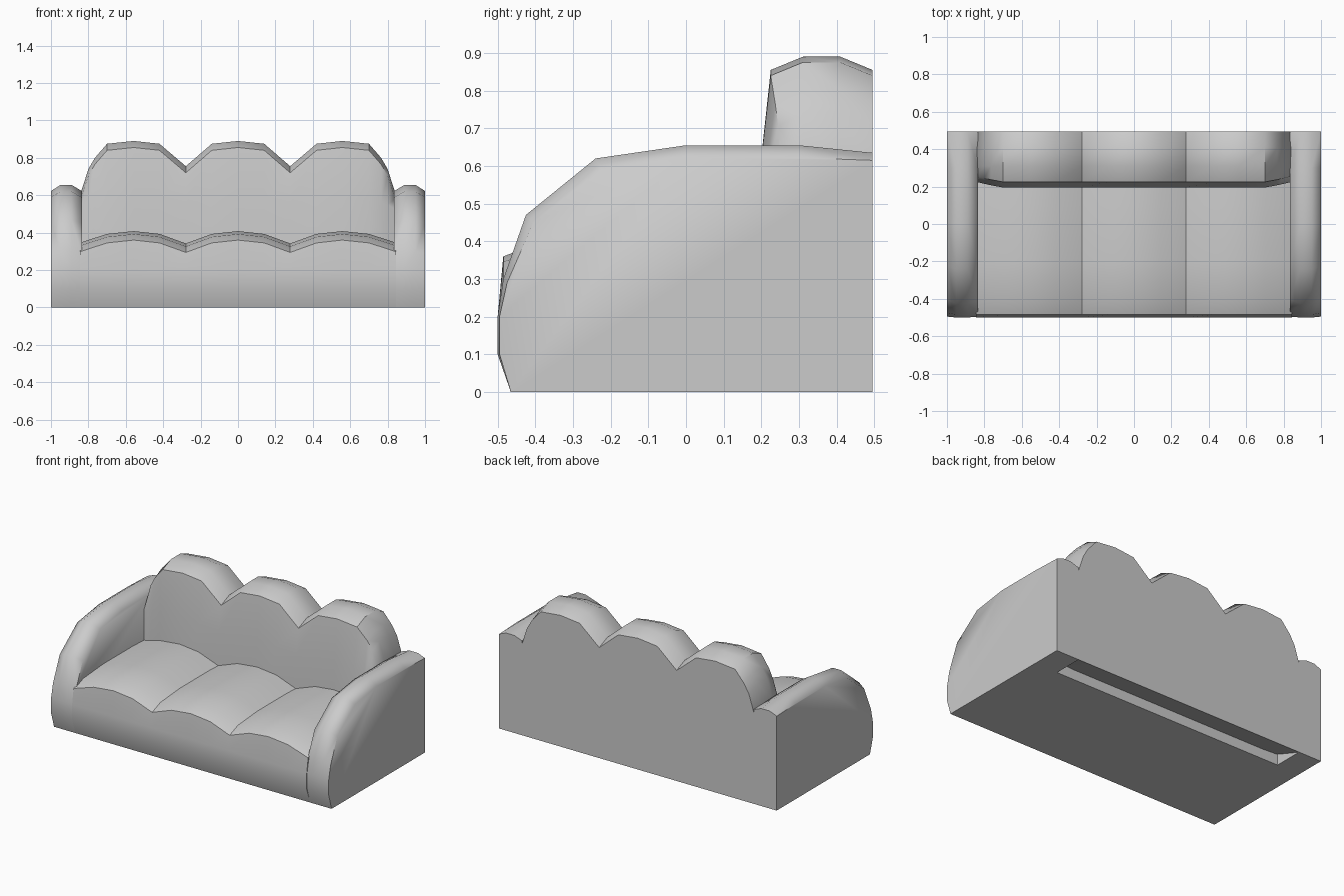
import bpy, bmesh, math

if "Cube" in bpy.data.objects:
    bpy.data.objects.remove(bpy.data.objects["Cube"])


def loft(name, sections, angle=40):
    """Skin a list of (x, [(y, z), ...]) cross-sections into a closed solid."""
    bm = bmesh.new()
    rings = [[bm.verts.new((x, y, z)) for y, z in prof] for x, prof in sections]
    n = len(rings[0])
    for a, b in zip(rings, rings[1:]):
        for i in range(n):
            j = (i + 1) % n
            bm.faces.new((a[i], a[j], b[j], b[i]))
    bm.faces.new(rings[0])
    bm.faces.new(rings[-1][::-1])
    bmesh.ops.recalc_face_normals(bm, faces=bm.faces)
    mesh = bpy.data.meshes.new(name)
    bm.to_mesh(mesh)
    bm.free()
    obj = bpy.data.objects.new(name, mesh)
    bpy.context.collection.objects.link(obj)
    bpy.ops.object.select_all(action='DESELECT')
    obj.select_set(True)
    bpy.context.view_layer.objects.active = obj
    bpy.ops.object.shade_smooth_by_angle(angle=math.radians(angle))
    return obj


def mirrored(half):
    """Complete sections given for x >= 0 with their mirror images."""
    return [(-x, p) for x, p in reversed(half) if x > 0] + half


# Seat: padded base with three domed cushions, d lowers the top at the seams
def seat_profile(d):
    return [(-0.465, 0), (-0.5, 0.1), (-0.5, 0.2), (-0.485, 0.36 - d),
            (-0.40, 0.392 - d), (-0.2, 0.408 - d), (0.1, 0.408 - d),
            (0.3, 0.40 - d), (0.3, 0)]


seat_drops = [(0, 0), (0.14, 0.015), (0.279, 0.066), (0.42, 0.015),
              (0.557, 0), (0.70, 0.015), (0.845, 0.062)]
loft("seat", mirrored([(x, seat_profile(d)) for x, d in seat_drops]), 35)


# Backrest: three rounded humps, f is the front plane, d lowers the top
def back_profile(f, d):
    return [(f, 0.1), (f, 0.58 - 0.2 * d), (f + 0.03, 0.855 - d),
            (0.31, 0.89 - d), (0.41, 0.89 - d), (0.495, 0.855 - d),
            (0.495, 0.55), (0.495, 0)]


back_drops = [(0, 0.195, 0), (0.14, 0.195, 0.015), (0.279, 0.195, 0.135),
              (0.42, 0.195, 0.015), (0.557, 0.195, 0), (0.70, 0.195, 0.015),
              (0.765, 0.207, 0.09), (0.80, 0.215, 0.15), (0.84, 0.225, 0.275)]
loft("backrest", mirrored([(x, back_profile(f, d)) for x, f, d in back_drops]), 42)

# Arms: curved side panels with a rounded top edge
arm_full = [(-0.465, 0), (-0.5, 0.1), (-0.5, 0.2), (-0.485, 0.3),
            (-0.425, 0.47), (-0.24, 0.62), (0, 0.655), (0.3, 0.655),
            (0.495, 0.635), (0.495, 0)]
arm_edge = [(-0.465, 0), (-0.495, 0.1), (-0.495, 0.2), (-0.475, 0.29),
            (-0.405, 0.45), (-0.225, 0.588), (0, 0.622), (0.3, 0.622),
            (0.495, 0.615), (0.495, 0)]
for side, s in (("left", -1), ("right", 1)):
    loft(side + "_arm", [(s * 0.835, arm_edge), (s * 0.89, arm_full),
                         (s * 0.95, arm_full), (s * 1.0, arm_edge)], 62)
